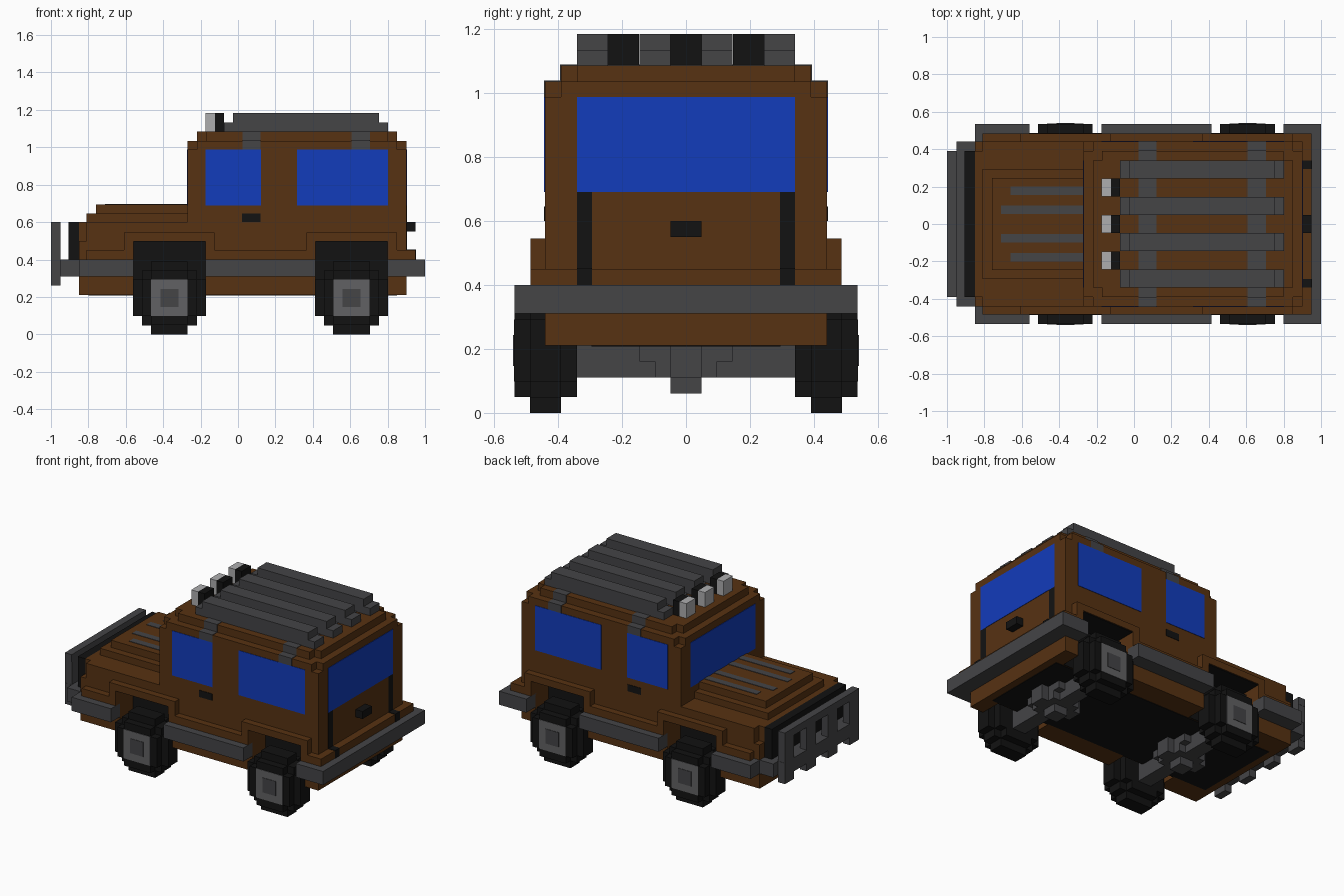
import bpy, bmesh
from mathutils import Matrix

# ---------- colours ----------
def mat(name, *rgb):
    m = bpy.data.materials.new(name)
    m.diffuse_color = (*rgb, 1)
    return m

BROWN = mat("brown_paint", 0.095, 0.032, 0.006)
BLUE = mat("blue_glass", 0.006, 0.045, 0.50)
BLACK = mat("black_rubber", 0.006, 0.006, 0.006)
STEEL = mat("dark_steel", 0.058, 0.058, 0.062)
RIM = mat("rim_grey", 0.12, 0.12, 0.125)
LAMP = mat("lamp_grey", 0.42, 0.42, 0.43)

V = 0.0485  # block size
E = 0.003   # raise for flush panels

def blocks(name, material, boxes, mirror=False):
    """One object from boxes (x0, x1, y0, y1, z0, z1); mirror copies across y."""
    bm = bmesh.new()
    for x0, x1, y0, y1, z0, z1 in boxes:
        for s in ((1, -1) if mirror else (1,)):
            c = ((x0 + x1) / 2, s * (y0 + y1) / 2, (z0 + z1) / 2)
            m = Matrix.Translation(c) @ Matrix.Diagonal((x1 - x0, y1 - y0, z1 - z0, 1))
            bmesh.ops.create_cube(bm, size=1, matrix=m)
    me = bpy.data.meshes.new(name)
    bm.to_mesh(me)
    bm.free()
    me.materials.append(material)
    ob = bpy.data.objects.new(name, me)
    bpy.context.collection.objects.link(ob)
    return ob

def wide(x0, x1, y, z0, z1):
    """Box centred on y = 0."""
    return (x0, x1, -y, y, z0, z1)

WHEELS = (-0.367, 0.607)
SPANS = ((-0.85, -0.56), (-0.173, 0.414), (0.80, 0.90))  # body between the wheel wells

# ---------- body ----------
blocks("lower_body", BROWN, [wide(-0.85, 0.90, 0.30, 0.21, 0.50)])
blocks("side_panels", BROWN, [(a, b, 0.30, 0.44, 0.21, 0.50) for a, b in SPANS], True)
blocks("upper_body", BROWN, [wide(-0.81, 0.90, 0.44, 0.50, 0.60),
                             wide(-0.85, -0.81, 0.39, 0.50, 0.60)])
blocks("floor", BLACK, [wide(-0.80, 0.85, 0.295, 0.207, 0.22)])
blocks("wheel_well_liners", BLACK,
       [b for w in WHEELS for b in ((w - 0.193, w + 0.193, 0.30, 0.304, 0.21, 0.50),
                                    (w - 0.193, w + 0.193, 0.30, 0.48, 0.496, 0.50))], True)
blocks("cabin", BROWN, [wide(-0.27, 0.90, 0.44, 0.60, 0.987)])
blocks("roof", BROWN, [wide(-0.27, 0.90, 0.39, 0.987, 1.035),
                       wide(-0.22, 0.85, 0.44, 0.987, 1.035),
                       wide(-0.22, 0.85, 0.34, 1.035, 1.085),
                       wide(-0.17, 0.80, 0.39, 1.035, 1.085)])
blocks("bonnet", BROWN, [wide(-0.81, -0.27, 0.295, 0.60, 0.645),
                         wide(-0.76, -0.27, 0.247, 0.645, 0.693)])
blocks("bonnet_vents", STEEL, [(-0.66, -0.27, 0.155, 0.20, 0.69, 0.693 + E),
                               (-0.71, -0.27, 0.053, 0.098, 0.69, 0.693 + E)], True)

# ---------- sills and wheel arches ----------
flares = [(-0.81, -0.56, 0.44, 0.485, 0.40, 0.45), (-0.173, 0.414, 0.44, 0.485, 0.40, 0.45),
          (0.80, 0.95, 0.44, 0.485, 0.40, 0.45)]
for w in WHEELS:
    flares += [(w - 0.242, w + 0.242, 0.44, 0.485, 0.50, 0.545),
               (w - 0.242, w - 0.193, 0.44, 0.485, 0.45, 0.50),
               (w + 0.193, w + 0.242, 0.44, 0.485, 0.45, 0.50)]
blocks("wheel_arches", BROWN, flares, True)
blocks("rear_ledge", BROWN, [wide(0.90, 0.95, 0.44, 0.40, 0.45)])

# ---------- bumpers and side rails ----------
blocks("side_rails", STEEL, [(a, b, 0.43, 0.535, 0.31, 0.40)
                             for a, b in (SPANS[0], SPANS[1], (0.80, 0.95))], True)
blocks("rear_bumper", STEEL, [wide(0.90, 0.95, 0.44, 0.31, 0.40),
                              wide(0.95, 1.0, 0.535, 0.31, 0.40)])
blocks("front_bumper", STEEL, [wide(-0.95, -0.85, 0.44, 0.31, 0.40)])
blocks("front_guard", STEEL,
       [wide(-1.0, -0.95, 0.39, 0.55, 0.60), wide(-1.0, -0.95, 0.39, 0.31, 0.40)]
       + [(-1.0, -0.95, y - V, y + V, 0.26, 0.60) for y in (-0.34, -0.113, 0.113, 0.34)])
blocks("grille", BLACK, [wide(-0.905, -0.85, 0.39, 0.40, 0.60)])

# ---------- windows and handles ----------
blocks("side_windows", BLUE, [(-0.175, 0.122, 0.42, 0.44 + E, 0.69, 0.987),
                              (0.315, 0.802, 0.42, 0.44 + E, 0.69, 0.987)], True)
blocks("rear_window", BLUE, [wide(0.88, 0.90 + E, 0.34, 0.69, 0.987)])
blocks("windscreen", BLUE, [wide(-0.27 - E, -0.25, 0.34, 0.69, 0.987)])
blocks("door_handles", BLACK, [(0.022, 0.12, 0.43, 0.44 + E, 0.60, 0.645)], True)
blocks("rear_handle", BLACK, [wide(0.89, 0.95, V, 0.55, 0.60)])
blocks("rear_trim", BLACK, [(0.88, 0.90 + E, 0.293, 0.34, 0.40, 0.69),
                            (0.90, 0.95 + E, 0.293, 0.34, 0.40, 0.45 + E)], True)

# ---------- roof straps, rack and lamps ----------
straps = []
for x in (0.073, 0.656):
    a, b = x - V, x + V
    straps += [wide(a, b, 0.44 + E, 0.987, 1.035 + E), wide(a, b, 0.39 + E, 1.03, 1.085 + E)]
blocks("roof_straps", STEEL, straps)
rack = []
for y in (0.097, 0.292):
    rack += [(-0.075, 0.802, y - V, y + V, 1.085, 1.134),
             (-0.027, 0.754, y - V, y + V, 1.134, 1.183)]
blocks("roof_rack", STEEL, rack, True)
LAMPS = (-0.195, 0, 0.195)
blocks("lamp_lenses", LAMP, [(-0.173, -0.124, y - V, y + V, 1.085, 1.183) for y in LAMPS])
blocks("lamp_housings", BLACK, [(-0.124, -0.075, y - V, y + V, 1.085, 1.183) for y in LAMPS])

# ---------- wheels and axles ----------
def disc(x, z, r, y0, y1):
    """Stepped round slab, made of crossing boxes."""
    return [(x - r + i * V, x + r - i * V, y0, y1, z - h, z + h)
            for i, h in enumerate((r - 2 * V, r - V, r))] if r > 0.16 else \
           [(x - r, x + r, y0, y1, z - r + V, z + r - V),
            (x - r + V, x + r - V, y0, y1, z - r, z + r)]

for label, w in zip(("front", "rear"), WHEELS):
    z = 0.195
    blocks(label + "_tyres", BLACK, disc(w, z, 0.195, 0.39, 0.487)
           + disc(w, z, 0.146, 0.34, 0.39) + disc(w, z, 0.146, 0.487, 0.535), True)
    blocks(label + "_rims", RIM, [(w - 0.097, w + 0.097, 0.50, 0.535 + E, z - 0.097, z + 0.097)], True)
    blocks(label + "_hubs", STEEL, [(w - V, w + V, 0.50, 0.535 + 2 * E, z - V, z + V)], True)
    blocks(label + "_axle", STEEL, [wide(w - V, w + V, 0.36, 0.11, 0.23),
                                    wide(w - 0.097, w + 0.097, 0.145, 0.16, 0.23),
                                    wide(w - 0.097, w + 0.097, 0.097, 0.11, 0.23),
                                    wide(w - 0.146, w + 0.146, V, 0.11, 0.23),
                                    wide(w - V, w + V, V, 0.06, 0.11)])
